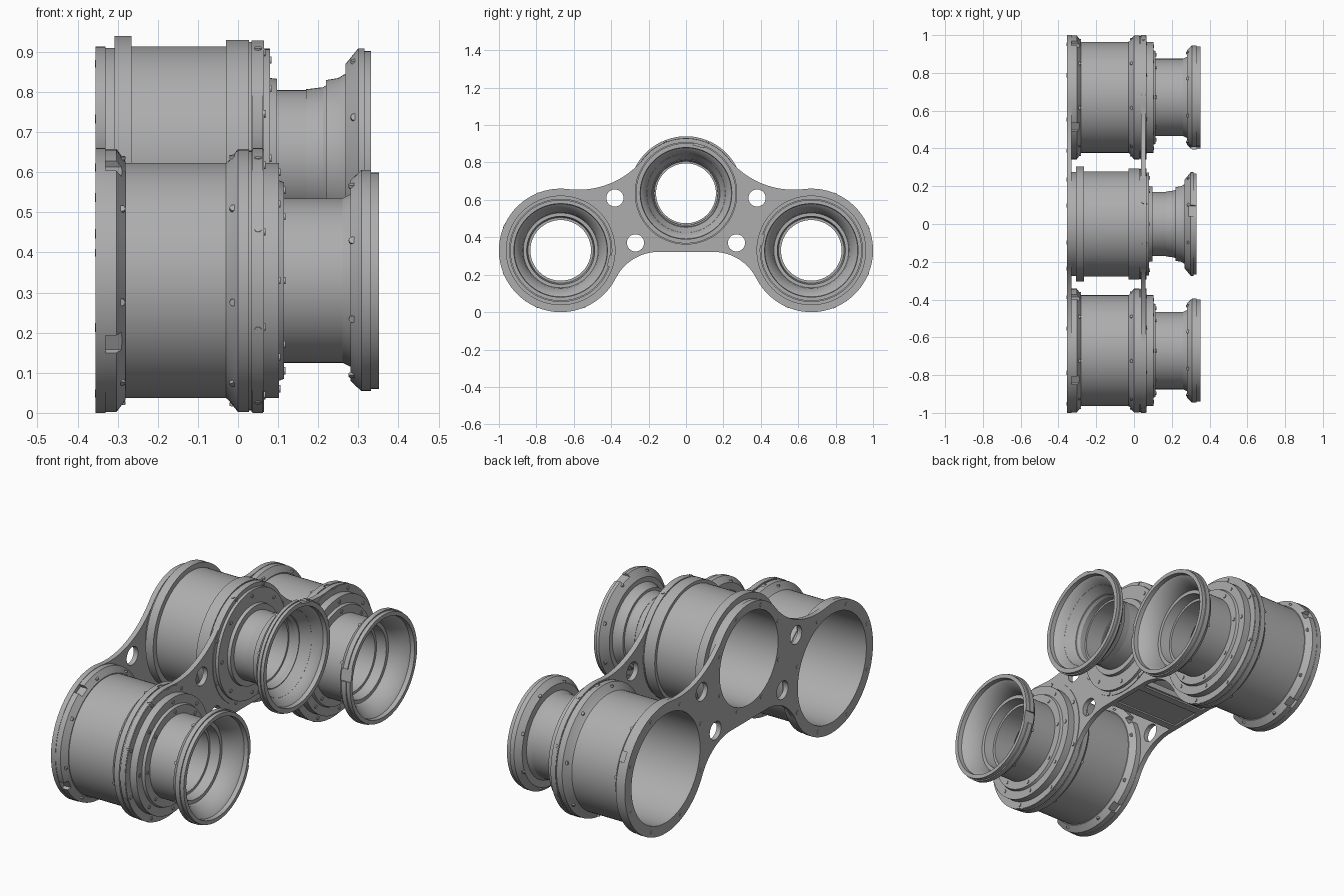
import bpy, bmesh
from math import sin, cos, pi, radians, degrees, atan2, sqrt
from mathutils import Matrix, Vector

if "Cube" in bpy.data.objects:
    bpy.data.objects.remove(bpy.data.objects["Cube"])

GREY = bpy.data.materials.new("machined_grey")
GREY.use_nodes = True
COLOUR = (0.42, 0.42, 0.42, 1)
GREY.diffuse_color = COLOUR
GREY.node_tree.nodes["Principled BSDF"].inputs["Base Color"].default_value = COLOUR

MID = Vector((0, 0.635))
SIDE = Vector((0.67, 0.33))
CENTRES = {"left": (-0.67, 0.33), "middle": (0, 0.635), "right": (0.67, 0.33)}


def add_object(name, bm):
    mesh = bpy.data.meshes.new(name)
    bm.to_mesh(mesh)
    bm.free()
    mesh.materials.append(GREY)
    ob = bpy.data.objects.new(name, mesh)
    bpy.context.collection.objects.link(ob)
    return ob


def smooth(ob):
    bpy.ops.object.select_all(action='DESELECT')
    ob.select_set(True)
    bpy.context.view_layer.objects.active = ob
    bpy.ops.object.shade_smooth_by_angle(angle=radians(25))


def lathe(name, profile, centre):
    """Spin a closed (x, radius) profile about the x axis."""
    bm = bmesh.new()
    vs = [bm.verts.new((x, 0, r)) for x, r in profile]
    es = [bm.edges.new((vs[i - 1], vs[i])) for i in range(len(vs))]
    bmesh.ops.spin(bm, geom=vs + es, cent=(0, 0, 0), axis=(1, 0, 0),
                   angle=2 * pi, steps=96, use_merge=True)
    bmesh.ops.remove_doubles(bm, verts=bm.verts, dist=0.0001)
    bmesh.ops.recalc_face_normals(bm, faces=bm.faces)
    bmesh.ops.translate(bm, vec=(0, *centre), verts=bm.verts)
    return add_object(name, bm)


def around(centre, angle, x, r):
    """Frame on a barrel: local y points outward, local x along the axis."""
    return (Matrix.Translation((x, centre[0], centre[1]))
            @ Matrix.Rotation(radians(angle), 4, 'X')
            @ Matrix.Translation((0, r, 0)))


def cut_slots(ob, centre, slots):
    """Slots are (angle, x, radius, length, depth, width)."""
    bm = bmesh.new()
    for angle, x, r, length, depth, width in slots:
        bmesh.ops.create_cube(bm, size=1, matrix=around(centre, angle, x, r)
                              @ Matrix.Diagonal((length, depth, width, 1)))
    cutter = add_object("slot_cutter", bm)
    cutter.hide_render = True
    mod = ob.modifiers.new("slots", 'BOOLEAN')
    mod.operation, mod.object, mod.solver = 'DIFFERENCE', cutter, 'EXACT'
    bpy.context.view_layer.update()
    deps = bpy.context.evaluated_depsgraph_get()
    mesh = bpy.data.meshes.new_from_object(ob.evaluated_get(deps))
    ob.modifiers.clear()
    ob.data = mesh
    bpy.data.objects.remove(cutter)


def screws(name, centre, face_rings, rim_rings):
    """Small screw heads on faces (x, r, count, start) and on rims."""
    bm = bmesh.new()
    for rings, axis in ((face_rings, 'Y'), (rim_rings, 'X')):
        for x, r, count, start in rings:
            for i in range(count):
                m = around(centre, start + i * 360 / count, x, r) @ Matrix.Rotation(pi / 2, 4, axis)
                bmesh.ops.create_cone(bm, cap_ends=True, segments=12, radius1=0.009,
                                      radius2=0.009, depth=0.008, matrix=m)
    add_object(name, bm)


# Barrels: outer contour followed by the bore
side_profile = [
    (-0.35, 0.328), (-0.303, 0.328), (-0.28, 0.297), (-0.28, 0.293),
    (-0.03, 0.293), (-0.022, 0.3), (0.0, 0.328), (0.028, 0.328), (0.028, 0.324),
    (0.034, 0.324), (0.034, 0.328), (0.065, 0.328), (0.065, 0.293), (0.102, 0.293),
    (0.102, 0.25), (0.115, 0.245), (0.115, 0.205), (0.26, 0.205), (0.28, 0.215),
    (0.28, 0.25), (0.308, 0.276), (0.332, 0.276), (0.332, 0.27), (0.352, 0.27),
    (0.352, 0.25), (0.33, 0.248), (0.32, 0.235), (0.27, 0.205), (0.24, 0.2),
    (0.24, 0.182), (0.19, 0.175), (0.19, 0.162), (0.08, 0.162), (0.05, 0.2),
    (0.05, 0.276), (-0.35, 0.276)]
middle_profile = [
    (-0.35, 0.275), (-0.308, 0.275), (-0.308, 0.305), (-0.265, 0.305),
    (-0.265, 0.279), (-0.03, 0.279), (-0.03, 0.295), (0.028, 0.295), (0.028, 0.29),
    (0.034, 0.29), (0.034, 0.294), (0.065, 0.294), (0.065, 0.273), (0.08, 0.273),
    (0.08, 0.2), (0.097, 0.198), (0.097, 0.17), (0.2, 0.17), (0.268, 0.21),
    (0.268, 0.235), (0.3, 0.274), (0.316, 0.274), (0.316, 0.268), (0.332, 0.268),
    (0.332, 0.245), (0.31, 0.243), (0.3, 0.23), (0.25, 0.2), (0.22, 0.195),
    (0.22, 0.178), (0.17, 0.172), (0.17, 0.16), (0.08, 0.16), (0.05, 0.18),
    (0.05, 0.235), (-0.35, 0.235)]

for side, centre in CENTRES.items():
    if side == "middle":
        barrel = lathe("middle_barrel", middle_profile, centre)
        slots = [(75, 0.31, 0.275, 0.07, 0.03, 0.06)]
        faces = [(0.08, 0.245, 8, 0), (0.065, 0.284, 8, 22)]
        rims = [(0.29, 0.26, 8, 22), (0.05, 0.294, 8, 22)]
    else:
        barrel = lathe(side + "_barrel", side_profile, centre)
        key = -12 if side == "left" else 168
        slots = [(key, 0.32, 0.278, 0.07, 0.03, 0.06),
                 (88, 0.04, 0.332, 0.05, 0.02, 0.03)]
        slots += [(a, -0.305, 0.325, 0.05, 0.03, 0.05) for a in (29, 119, 209, 299)]
        faces = [(0.102, 0.27, 8, 0), (0.065, 0.31, 8, 22), (0.115, 0.225, 8, 0)]
        rims = [(0.285, 0.255, 8, 22), (0.05, 0.328, 8, 22),
                (-0.29, 0.31, 8, 10), (-0.012, 0.313, 8, 10)]
    cut_slots(barrel, centre, slots)
    smooth(barrel)
    screws(side + "_screws", centre, faces, rims)


def arc(c, r, a0, a1, n=32):
    return [(c[0] + r * cos(a0 + (a1 - a0) * i / n),
             c[1] + r * sin(a0 + (a1 - a0) * i / n)) for i in range(n + 1)]


def angle_of(v):
    return atan2(v[1], v[0])


def plate_outline(r0, r1=0.33, fillet=0.45, base=0.322):
    """Three lobes joined by tangent fillets, with a flat base."""
    d = SIDE - MID
    a, b = r0 + fillet, r1 + fillet
    t = (a * a - b * b + d.length_squared) / (2 * d.length)
    u = d.normalized()
    top = MID + u * t + Vector((-u.y, u.x)) * sqrt(a * a - t * t)
    low_r = 0.26
    drop = base - low_r - SIDE.y
    low = Vector((SIDE.x - sqrt((r1 + low_r) ** 2 - drop ** 2), base - low_r))
    a_mid, a_top, a_low = angle_of(top - MID), angle_of(top - SIDE), angle_of(low - SIDE)
    half = arc(MID, r0, pi / 2, a_mid)
    half += arc(top, fillet, a_mid + pi, a_top + pi)[1:]
    half += arc(SIDE, r1, a_top, a_low, 80)[1:]
    half += arc(low, low_r, a_low + pi, pi / 2)[1:]
    return half + [(-y, z) for y, z in reversed(half[1:])]


def plate(name, x0, x1, r0, mid_bore, side_bore):
    curve = bpy.data.curves.new(name, 'CURVE')
    curve.dimensions, curve.fill_mode = '2D', 'BOTH'
    curve.extrude = (x1 - x0) / 2
    loops = [plate_outline(r0), arc(MID, mid_bore, 0, 2 * pi, 96)[:-1]]
    for s in (-1, 1):
        loops.append(arc((s * SIDE.x, SIDE.y), side_bore, 0, 2 * pi, 96)[:-1])
        for y, z in ((0.38, 0.61), (0.27, 0.37)):
            loops.append(arc((s * y, z), 0.046, 0, 2 * pi)[:-1])
    for pts in loops:
        spline = curve.splines.new('POLY')
        spline.points.add(len(pts) - 1)
        for p, (y, z) in zip(spline.points, pts):
            p.co = (y, z, 0, 1)
        spline.use_cyclic_u = True
    temp = bpy.data.objects.new(name + "_curve", curve)
    bpy.context.collection.objects.link(temp)
    bpy.context.view_layer.update()
    mesh = bpy.data.meshes.new_from_object(temp.evaluated_get(bpy.context.evaluated_depsgraph_get()))
    bpy.data.objects.remove(temp)
    bm = bmesh.new()
    bm.from_mesh(mesh)
    to_yz = Matrix(((0, 0, 1, (x0 + x1) / 2), (1, 0, 0, 0), (0, 1, 0, 0), (0, 0, 0, 1)))
    bm.transform(to_yz)
    bmesh.ops.remove_doubles(bm, verts=bm.verts, dist=0.0001)
    bmesh.ops.recalc_face_normals(bm, faces=bm.faces)
    smooth(add_object(name, bm))


# Bridge plates tying the barrels together
plate("rear_plate", -0.355, -0.33, 0.278, 0.235, 0.276)
plate("front_plate", 0.036, 0.062, 0.293, 0.25, 0.285)
for side, centre in CENTRES.items():
    r = 0.255 if side == "middle" else 0.305
    screws(side + "_rear_screws", centre, [(-0.353, r, 8, 22)], [])

# Web and rails under the middle barrel
bm = bmesh.new()
for y, z, w, h in ((0, 0.345, 0.26, 0.03), (-0.1, 0.34, 0.04, 0.036), (0.1, 0.34, 0.04, 0.036)):
    bmesh.ops.create_cube(bm, size=1, matrix=Matrix.Translation((-0.147, y, z))
                          @ Matrix.Diagonal((0.37, w, h, 1)))
add_object("lower_web", bm)
